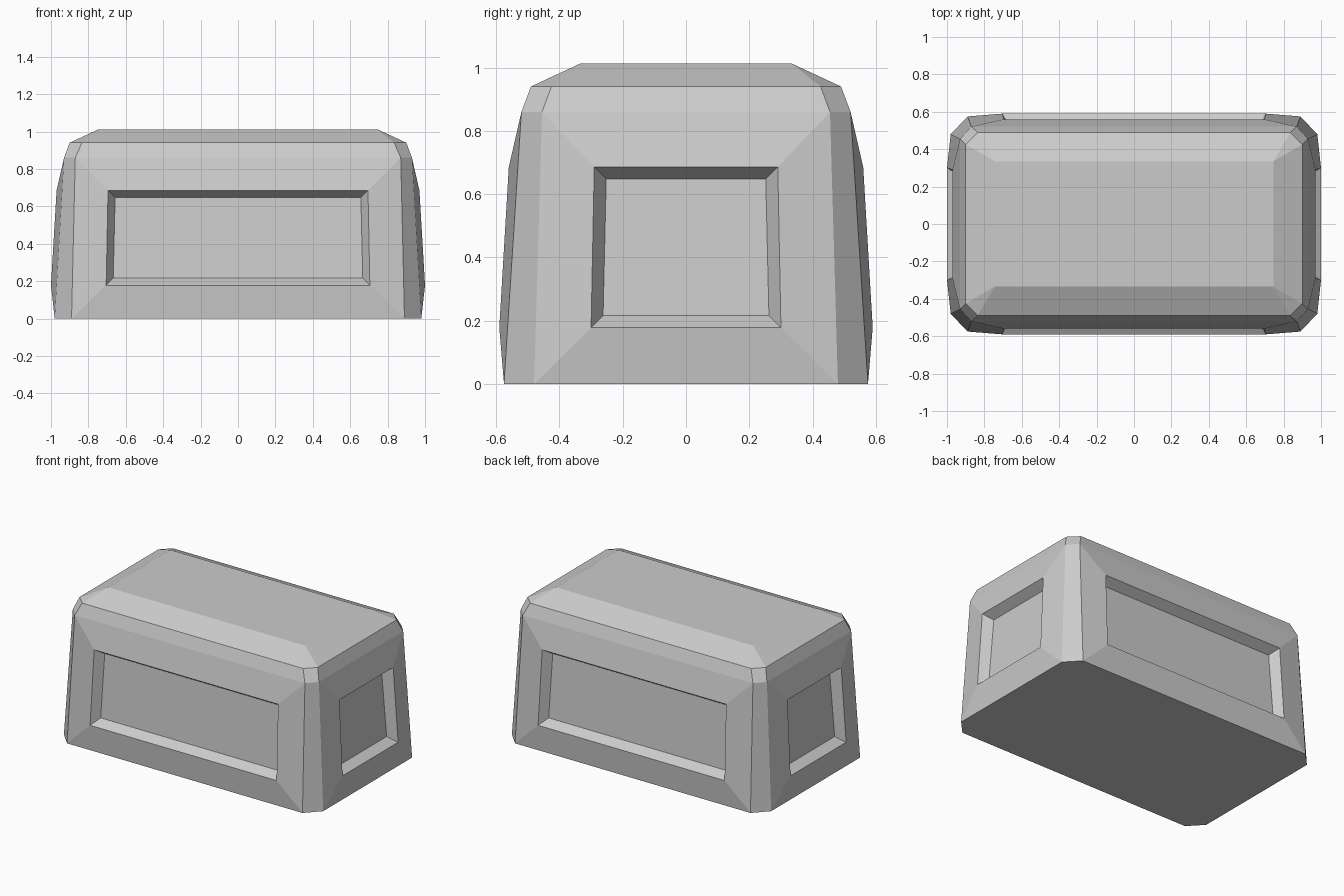
import bpy, bmesh
from mathutils import Vector

if "Cube" in bpy.data.objects:
    bpy.data.objects.remove(bpy.data.objects["Cube"])

bm = bmesh.new()


def ring(X, x, Y, y, z):
    # octagon with cut corners; even sides are right, back, left, front
    pts = [(X, -y), (X, y), (x, Y), (-x, Y), (-X, y), (-X, -y), (-x, -Y), (x, -Y)]
    return [bm.verts.new((px, py, z)) for px, py in pts]


base = ring(0.98, 0.89, 0.575, 0.48, 0.0)
shoulder = ring(0.93, 0.87, 0.52, 0.455, 0.86)
rim = ring(0.90, 0.835, 0.49, 0.425, 0.94)
top = [bm.verts.new((sx * 0.745, sy * 0.335, 1.012))
       for sx, sy in ((1, 1), (-1, 1), (-1, -1), (1, -1))]

# Underside and flat top
bm.faces.new(base[::-1])
bm.faces.new(top)

# Corner strips, shoulder bevel and sloped roof edge
for i in range(8):
    j = (i + 1) % 8
    if i % 2:
        bm.faces.new((base[i], base[j], shoulder[j], shoulder[i]))
        bm.faces.new((rim[i], rim[j], top[i // 2]))
    else:
        bm.faces.new((rim[i], rim[j], top[i // 2], top[i // 2 - 1]))
    bm.faces.new((shoulder[i], shoulder[j], rim[j], rim[i]))

# Recessed panel with raised frame on each of the four sides
DEPTH = 0.06
normals = [Vector(n) for n in ((1, 0, 0), (0, 1, 0), (-1, 0, 0), (0, -1, 0))]
for k, n in enumerate(normals):
    t = Vector((-n.y, n.x, 0))
    w, o, o_top = (0.705, 0.59, 0.56) if k % 2 else (0.30, 1.0, 0.97)

    def loop(inset, depth):
        low, high = w - inset, w - 0.01 - inset
        spec = ((-low, o, 0.178 + inset), (low, o, 0.178 + inset),
                (high, o_top, 0.685 - inset), (-high, o_top, 0.685 - inset))
        return [bm.verts.new(n * (out - depth) + t * s + Vector((0, 0, z)))
                for s, out, z in spec]

    i, j = 2 * k, 2 * k + 1
    border = [base[i], base[j], shoulder[j], shoulder[i]]
    outer, inner = loop(0, 0), loop(0.038, DEPTH)
    for a, b in ((border, outer), (outer, inner)):
        for c in range(4):
            d = (c + 1) % 4
            bm.faces.new((a[c], a[d], b[d], b[c]))
    bm.faces.new(inner)

mesh = bpy.data.meshes.new("panelled_block")
bm.to_mesh(mesh)
bm.free()
block = bpy.data.objects.new("panelled_block", mesh)
bpy.context.collection.objects.link(block)
